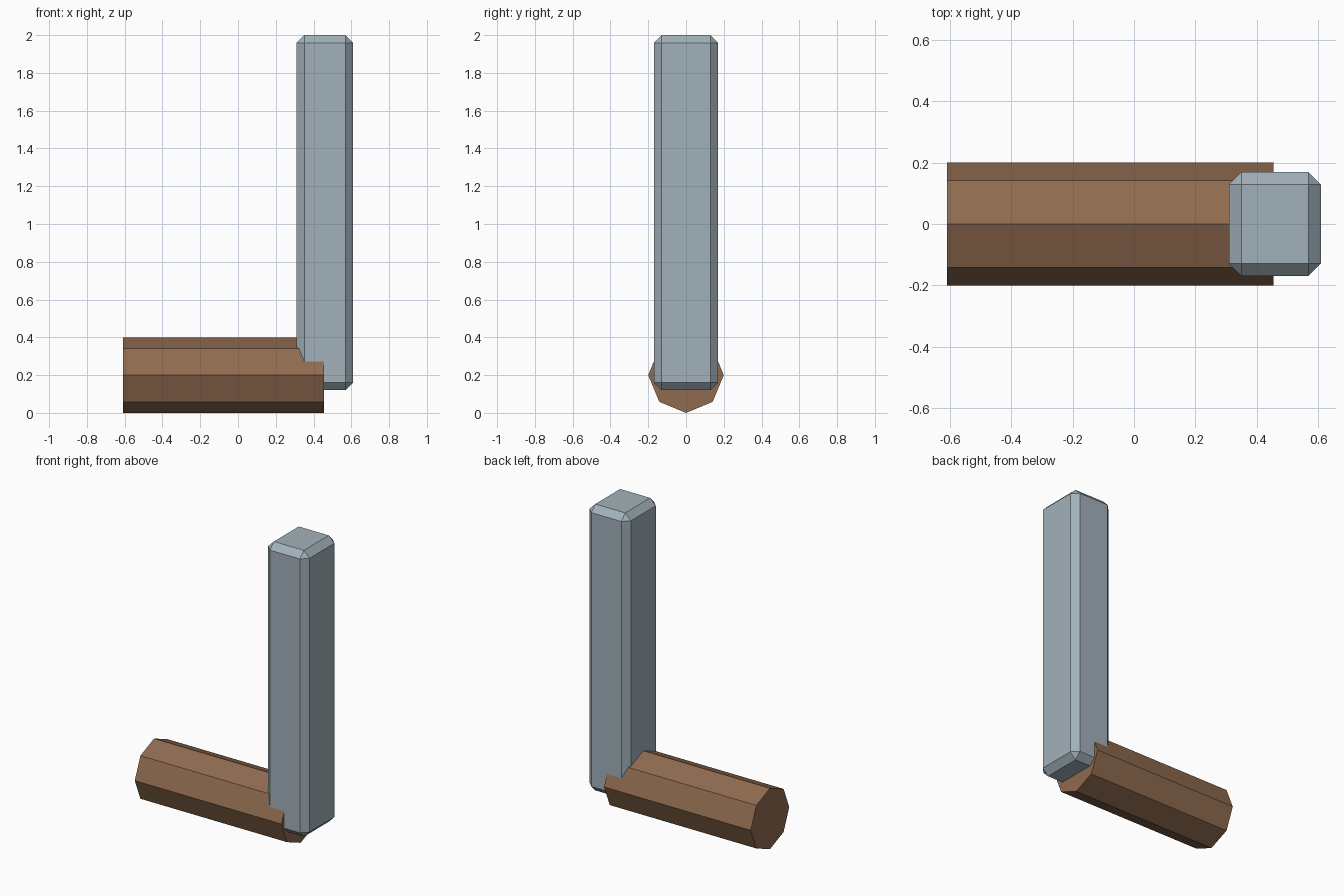
import bpy
import math

cube = bpy.data.objects.get("Cube")
if cube:
    bpy.data.objects.remove(cube, do_unlink=True)


def make_material(name, rgb):
    mat = bpy.data.materials.new(name)
    mat.use_nodes = True
    mat.diffuse_color = (*rgb, 1)
    mat.node_tree.nodes["Principled BSDF"].inputs["Base Color"].default_value = (*rgb, 1)
    return mat


def finish(name, mat):
    obj = bpy.context.object
    obj.name = name
    obj.data.name = name
    obj.data.materials.append(mat)
    bpy.ops.object.transform_apply(location=False, rotation=True, scale=True)
    return obj


metal = make_material("blue grey metal", (0.36, 0.44, 0.49))
wood = make_material("brown wood", (0.28, 0.147, 0.08))

# Octagonal handle lying along x, with a ridge on top
x0, x1, radius = -0.61, 0.455, 0.2
bpy.ops.mesh.primitive_cylinder_add(
    vertices=8, radius=radius, depth=x1 - x0,
    location=((x0 + x1) / 2, 0, radius), rotation=(0, math.pi / 2, 0))
finish("handle", wood)

# Upright bar with chamfered edges
bpy.ops.mesh.primitive_cube_add(size=1, location=(0.46, 0, 1.06))
bpy.context.object.scale = (0.30, 0.34, 1.88)
bar = finish("upright_bar", metal)
bevel = bar.modifiers.new("chamfer", 'BEVEL')
bevel.width = 0.041
bevel.segments = 1
